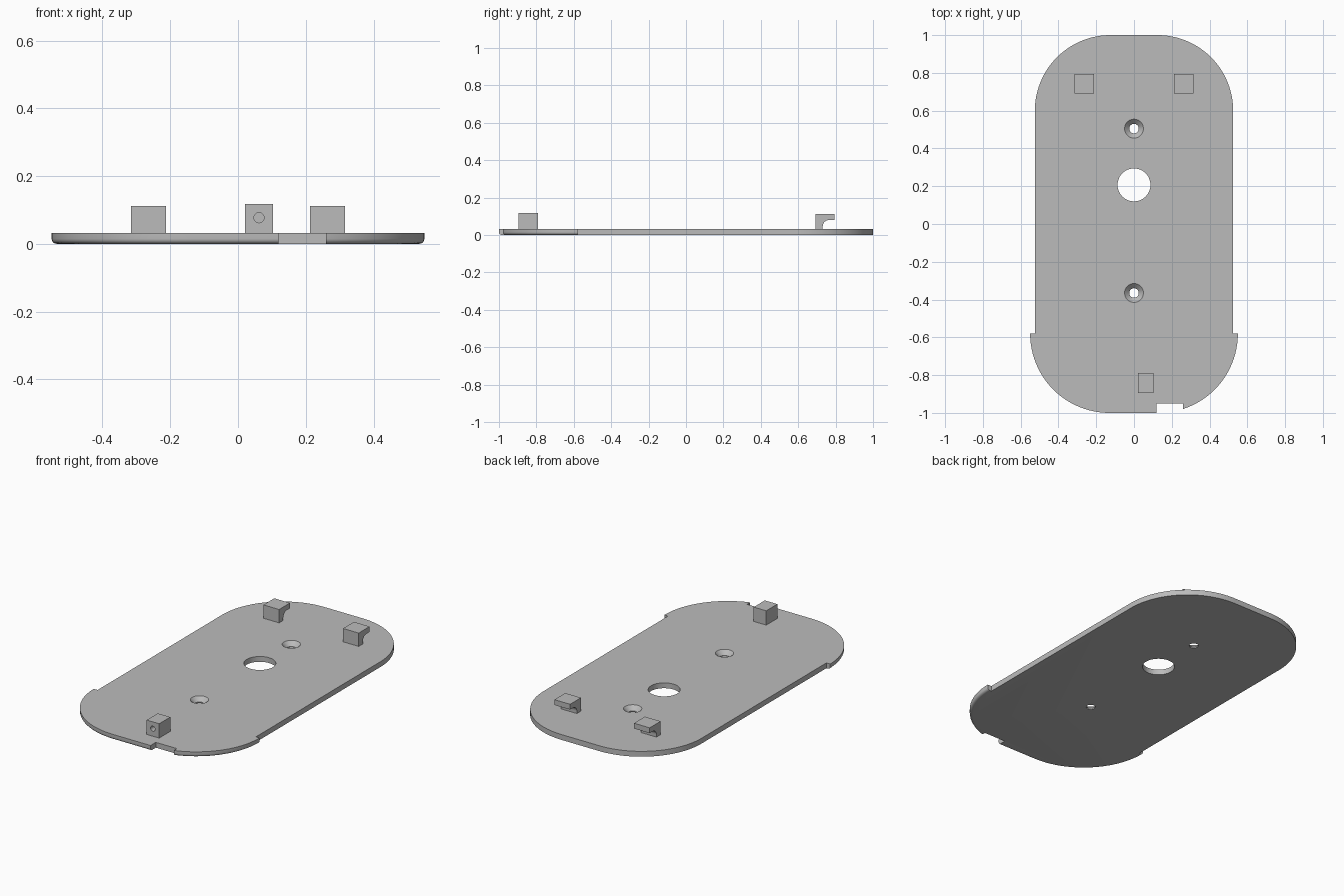
import bpy, bmesh, math
from mathutils import Vector

cube = bpy.data.objects.get("Cube")
if cube:
    bpy.data.objects.remove(cube, do_unlink=True)

grey = bpy.data.materials.new("plain grey")
grey.use_nodes = True
GREY = (0.5, 0.5, 0.5, 1)
grey.diffuse_color = GREY
grey.node_tree.nodes["Principled BSDF"].inputs["Base Color"].default_value = GREY

TOP = 0.032


def loft(name, rings):
    """Closed solid through rings of equal point count."""
    bm = bmesh.new()
    loops = [[bm.verts.new(p) for p in ring] for ring in rings]
    n = len(loops[0])
    for a, b in zip(loops, loops[1:]):
        for i in range(n):
            j = (i + 1) % n
            bm.faces.new((a[i], a[j], b[j], b[i]))
    bm.faces.new(loops[0][::-1])
    bm.faces.new(loops[-1])
    bmesh.ops.recalc_face_normals(bm, faces=bm.faces)
    mesh = bpy.data.meshes.new(name)
    bm.to_mesh(mesh)
    bm.free()
    mesh.materials.append(grey)
    obj = bpy.data.objects.new(name, mesh)
    bpy.context.collection.objects.link(obj)
    return obj


def box(name, x0, x1, y0, y1, z0, z1):
    corners = ((x0, y0), (x1, y0), (x1, y1), (x0, y1))
    return loft(name, [[(x, y, z) for x, y in corners] for z in (z0, z1)])


def circle(x, y, z, r, n=48):
    return [(x + r * math.cos(t), y + r * math.sin(t), z)
            for t in (math.tau * i / n for i in range(n))]


def arc(cx, cy, r, start, end, n=24):
    angles = (math.radians(start + (end - start) * i / n) for i in range(n + 1))
    return [(cx + r * math.cos(t), cy + r * math.sin(t)) for t in angles]


def cut(obj, cutters):
    for c in cutters:
        c.hide_render = True
        mod = obj.modifiers.new(c.name, 'BOOLEAN')
        mod.operation, mod.solver, mod.object = 'DIFFERENCE', 'EXACT', c
    select(obj)
    for mod in list(obj.modifiers):
        bpy.ops.object.modifier_apply(modifier=mod.name)
    for c in cutters:
        bpy.data.objects.remove(c, do_unlink=True)


def select(obj):
    bpy.ops.object.select_all(action='DESELECT')
    obj.select_set(True)
    bpy.context.view_layer.objects.active = obj


def smooth(obj):
    select(obj)
    bpy.ops.object.shade_smooth_by_angle(angle=math.radians(30))


# Base plate: rounded back, slightly wider front lip with a filleted lower edge
def outline(z, inset):
    back = arc(0.125, 0.6, 0.4, 0, 90) + arc(-0.125, 0.6, 0.4, 90, 180)
    r = 0.42 - inset
    front = arc(-0.13, -0.58, r, 180, 270) + arc(0.13, -0.58, r, 270, 360)
    step = [(-0.525, -0.58)], [(0.525, -0.58)]
    return [(x, y, z) for x, y in back + step[0] + front + step[1]]


FILLET = 0.015
rings = []
for i in range(6):
    t = math.pi / 2 * i / 5
    rings.append(outline(FILLET * (1 - math.cos(t)), FILLET * (1 - math.sin(t))))
plate = loft("base_plate", rings + [outline(TOP, 0)])

# Edge notch, cable hole and countersunk screw holes
cutters = [box("notch_cutter", 0.12, 0.26, -1.1, -0.95, -0.1, 0.1),
           loft("cable_hole_cutter", [circle(0, 0.207, z, 0.087) for z in (-0.1, 0.1)])]
for y in (0.505, -0.365):
    levels = ((-0.1, 0.025), (0.007, 0.025), (TOP, 0.05), (0.1, 0.05))
    cutters.append(loft("screw_hole_cutter", [circle(0, y, z, r) for z, r in levels]))
cut(plate, cutters)
smooth(plate)

# Front latch block with a blind hole in its front face
block = box("latch_block", 0.021, 0.104, -0.895, -0.79, TOP - 0.002, 0.118)
pin = loft("pin_hole_cutter",
           [[(x, y, z) for x, z, _ in circle(0.062, 0.077, 0, 0.015, 32)]
            for y in (-0.95, -0.84)])
cut(block, [pin])
smooth(block)

# Two rear hooks, each with a lip reaching backwards over a concave curve
curve = arc(0.765, 0.046, 0.034, 180, 90, 12)
profile = [(0.692, TOP - 0.002), (0.731, TOP - 0.002)] + curve
profile += [(0.795, 0.08), (0.795, 0.112), (0.692, 0.112)]
for side, name in ((1, "left_hook"), (-1, "right_hook")):
    hook = loft(name, [[(side * x, y, z) for y, z in profile] for x in (0.212, 0.316)])
    smooth(hook)
